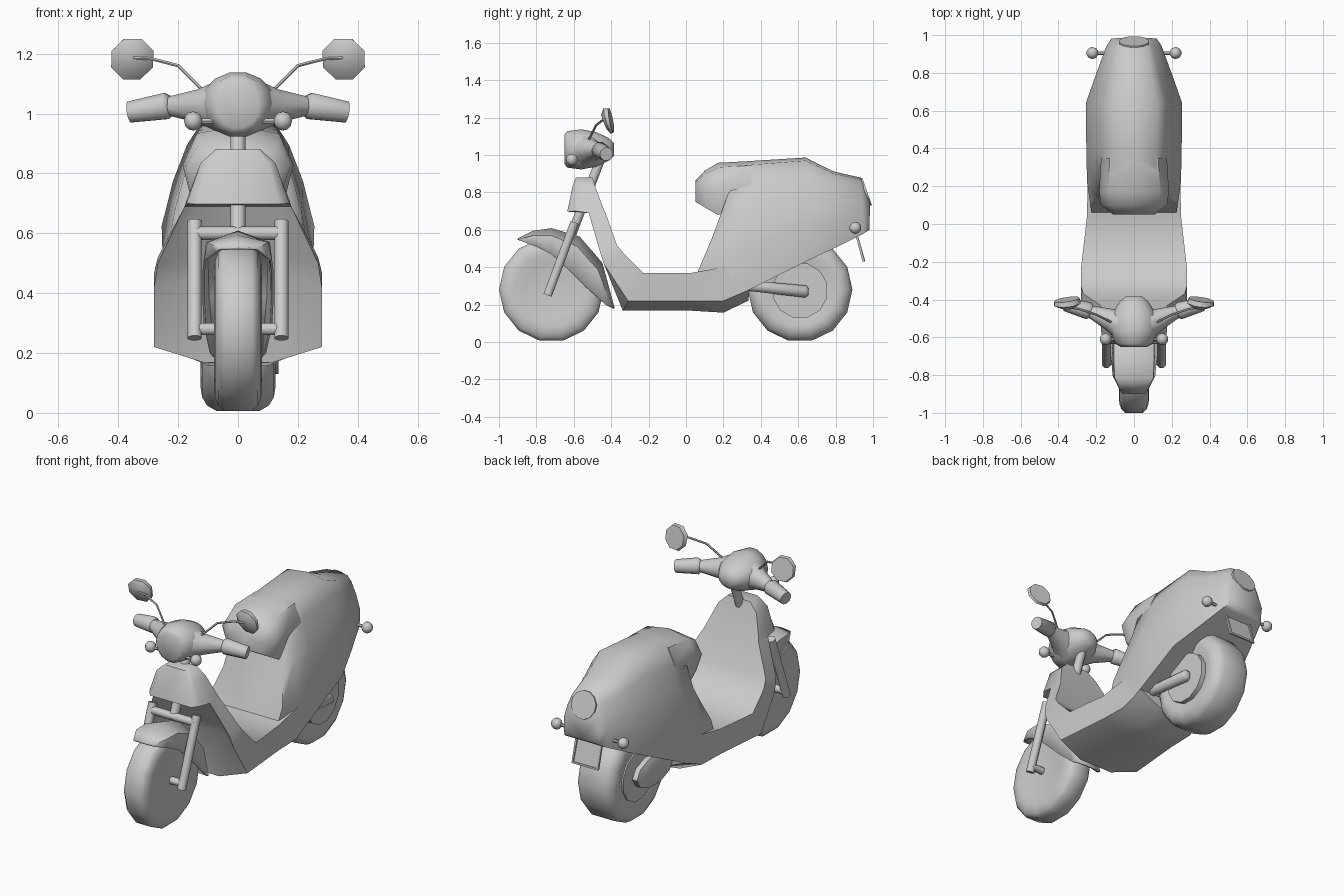
import bpy, bmesh, math
from mathutils import Vector

if "Cube" in bpy.data.objects:
    bpy.data.objects.remove(bpy.data.objects["Cube"])

grey = bpy.data.materials.new("plain_grey")
grey.use_nodes = True
COLOUR = (.6, .6, .6, 1)
grey.diffuse_color = COLOUR
grey.node_tree.nodes["Principled BSDF"].inputs["Base Color"].default_value = COLOUR


def finish(name, bm, angle):
    bmesh.ops.remove_doubles(bm, verts=bm.verts, dist=.0005)
    bmesh.ops.recalc_face_normals(bm, faces=bm.faces)
    mesh = bpy.data.meshes.new(name)
    bm.to_mesh(mesh)
    bm.free()
    obj = bpy.data.objects.new(name, mesh)
    bpy.context.collection.objects.link(obj)
    mesh.materials.append(grey)
    bpy.ops.object.select_all(action='DESELECT')
    obj.select_set(True)
    bpy.context.view_layer.objects.active = obj
    bpy.ops.object.shade_smooth_by_angle(angle=math.radians(angle))
    return obj


def skin(name, rings, closed=True, angle=55):
    """Join rings of points into a surface, capped at the ends when closed."""
    bm = bmesh.new()
    rows = [[bm.verts.new(p) for p in ring] for ring in rings]
    count = len(rows[0])
    for a, b in zip(rows, rows[1:]):
        for i in range(count if closed else count - 1):
            j = (i + 1) % count
            bm.faces.new((a[i], a[j], b[j], b[i]))
    if closed:
        bm.faces.new(rows[0])
        bm.faces.new(rows[-1])
    return finish(name, bm, angle)


def mirrored(half):
    """Complete a half section running from the centre line round to it."""
    return half + [(-x, y, z) for x, y, z in reversed(half) if x > 0]


def circle(sides):
    turns = [math.tau * (k + .5) / sides for k in range(sides)]
    return [(math.sin(t), math.cos(t)) for t in turns]


def disc(x, y, z, ry, rz, sides=14):
    """Ring of points standing square to the x axis."""
    return [(x, y + ry * u, z + rz * v) for u, v in circle(sides)]


def tube(name, path, radii, sides=8):
    points = [Vector(p) for p in path]
    rings = []
    for i, (p, radius) in enumerate(zip(points, radii)):
        along = points[min(i + 1, len(points) - 1)] - points[max(i - 1, 0)]
        across = along.cross(Vector((0, 0, 1))).normalized()
        upward = across.cross(along).normalized()
        rings.append([p + radius * (across * u + upward * v) for u, v in circle(sides)])
    return skin(name, rings)


def ball(name, centre, radius):
    bm = bmesh.new()
    bmesh.ops.create_uvsphere(bm, u_segments=10, v_segments=6, radius=radius)
    bmesh.ops.translate(bm, verts=bm.verts, vec=centre)
    finish(name, bm, 60)


def wheel(name, y, half_width):
    """Rounded tyre around a flat centre."""
    profile = [(half_width * .85, .15)]
    for step in range(4):
        t = math.radians(70) * step / 3
        profile.append((half_width * math.sqrt(math.cos(t)), .2 + .085 * math.sin(t)))
    profile += [(-x, r) for x, r in reversed(profile)]
    skin(name, [disc(x, y, .28, r, r) for x, r in profile], angle=60)


# Wheels, rear hub and engine case
wheel("front_wheel", -.72, .08)
wheel("rear_wheel", .61, .125)
tube("rear_hub", [(-.115, .61, .275), (.135, .61, .275)], [.15, .15], 12)
skin("engine_case", [disc(x, .5, .275, size * .17, size * .09, 10)
                     for x, size in ((-.09, 1), (-.145, 1), (-.158, .7))])


# Leg shield and floor: back edge, front edge, half width, inner width share,
# and how far the front surface sinks from the front edge towards the back
shield = [((-.5, .88), (-.58, .88), .075, .8, -.1),
          ((-.485, .83), (-.59, .835), .125, .8, -.15),
          ((-.44, .71), (-.59, .7), .172, .8, -.3),
          ((-.43, .69), (-.52, .69), .178, .75, .3),
          ((-.37, .52), (-.465, .5), .268, .6, .6),
          ((-.33, .47), (-.44, .42), .28, .6, .6),
          ((-.23, .37), (-.31, .22), .28, .4, -.35),
          ((.03, .37), (.03, .22), .25, .4, -.35),
          ((.2, .4), (.2, .22), .245, .4, -.35),
          ((.36, .45), (.34, .28), .235, .4, -.35)]
rings = []
for back, front, width, share, sink in shield:
    inner = Vector(front).lerp(Vector(back), sink)
    rings.append(mirrored([(0, *back), (width * .7, *back), (width, *back), (width, *front),
                           (width * share, *inner), (0, *inner)]))
skin("shield_and_floor", rings, angle=48)


def section(shape, y_low, y_high, low, high, width):
    """Leaning cross-section scaled from a shape of (width share, height share)."""
    shape = [(0, 0)] + shape + [(0, 1.03)]
    return mirrored([(width * u, y_low + (y_high - y_low) * v, low + (high - low) * v)
                     for u, v in shape])


# Rear bodywork running up into the saddle
flank = [(.95, 0), (1, .36), (.85, .64), (.67, .86), (.48, 1)]
body = [(.03, .2, .3, .7, .23), (.2, .25, .22, .94, .248), (.34, .38, .28, .95, .252),
        (.64, .64, .43, .97, .255), (.8, .79, .505, .9, .2), (.95, .935, .58, .87, .145),
        (.98, .985, .6, .75, .12)]
skin("rear_body", [section(flank, *station) for station in body])

# Overhanging front of the saddle
cushion = [(.8, 0), (1, .55), (.74, .94)]
seat = [(.05, .75, .86, .11), (.1, .72, .91, .175), (.17, .68, .95, .185), (.35, .7, .96, .174)]
skin("seat_front", [section(cushion, y, y, *size) for y, *size in seat])

# Tail lamp
tube("tail_lamp", [(0, .92, .788), (0, .968, .805)], [.08, .08], 12)

# Number plate with raised rim
bm = bmesh.new()
bmesh.ops.create_cube(bm, size=1)
for v in bm.verts:
    v.co = (v.co.x * .175, .93 + v.co.y * .012 - v.co.z * .04, .505 + v.co.z * .15)
outer = max(bm.faces, key=lambda f: f.calc_center_median().y - abs(f.calc_center_median().z - .505))
bmesh.ops.inset_individual(bm, faces=[outer], thickness=.015, depth=0)
bmesh.ops.inset_individual(bm, faces=[outer], thickness=.002, depth=-.006)
finish("number_plate", bm, 20)

# Front mudguard: ridge, lower edge and half width
guard = [((-.9, .55), (-.88, .54), .07), ((-.82, .59), (-.8, .51), .11),
         ((-.72, .605), (-.72, .47), .115), ((-.57, .56), (-.62, .38), .115),
         ((-.45, .42), (-.53, .29), .11), ((-.385, .18), (-.43, .2), .09)]
rings = []
for ridge, edge, width in guard:
    shoulder = Vector(ridge).lerp(Vector(edge), .28)
    rings.append([(-width, *edge), (-width * .9, *shoulder), (0, *ridge),
                  (width * .9, *shoulder), (width, *edge)])
mudguard = skin("front_mudguard", rings, closed=False)
thick = mudguard.modifiers.new("thickness", 'SOLIDIFY')
thick.thickness = .008
thick.offset = 0

# Handlebar housing with headlamp
housing = [(-.65, .07, .08), (-.635, .098, .1), (-.56, .125, .11),
           (-.48, .12, .095), (-.41, .075, .06), (-.385, .045, .035)]
skin("headlamp_housing", [[(rx * u, y, 1.03 + rz * v) for u, v in circle(14)]
                          for y, rx, rz in housing], angle=65)

# Steering stem, fork crown, axle and swing arm
tube("steering_stem", [(0, -.46, .97), (0, -.61, .58)], [.027, .027])
tube("fork_crown", [(-.15, -.61, .6), (.15, -.61, .6)], [.024, .024])
tube("front_axle", [(-.15, -.725, .28), (.15, -.725, .28)], [.022, .022])
tube("swing_arm", [(.15, .3, .305), (.15, .64, .27), (.15, .655, .27)], [.03, .035, .02])

# Paired parts on both sides
for side, s in (("left_", 1), ("right_", -1)):
    tube(side + "fork_leg", [(s * .145, -.595, .64), (s * .145, -.74, .25)], [.025, .025])
    tube(side + "bar_arm", [(s * .06, -.53, 1.025), (s * .13, -.505, 1.025), (s * .25, -.455, 1.025)],
         [.09, .058, .028], 10)
    tube(side + "grip", [(s * .225, -.465, 1.027), (s * .24, -.46, 1.025), (s * .362, -.425, 1.005)],
         [.034, .046, .037], 10)
    tube(side + "mirror_stem", [(s * .1, -.53, 1.06), (s * .2, -.48, 1.16), (s * .29, -.45, 1.183),
                                (s * .35, -.44, 1.185)], [.006] * 4, 6)
    tube(side + "mirror", [(s * .352, -.438, 1.175), (s * .353, -.42, 1.182), (s * .356, -.4, 1.186)],
         [.045, .076, .07])
    for place, x, y, z in (("front", .15, -.61, .975), ("rear", .22, .905, .61)):
        ball(side + place + "_indicator", (s * x, y, z), .032)
        tube(side + place + "_indicator_stem", [(s * (x - .1), y, z), (s * x, y, z)], [.009, .009], 6)
